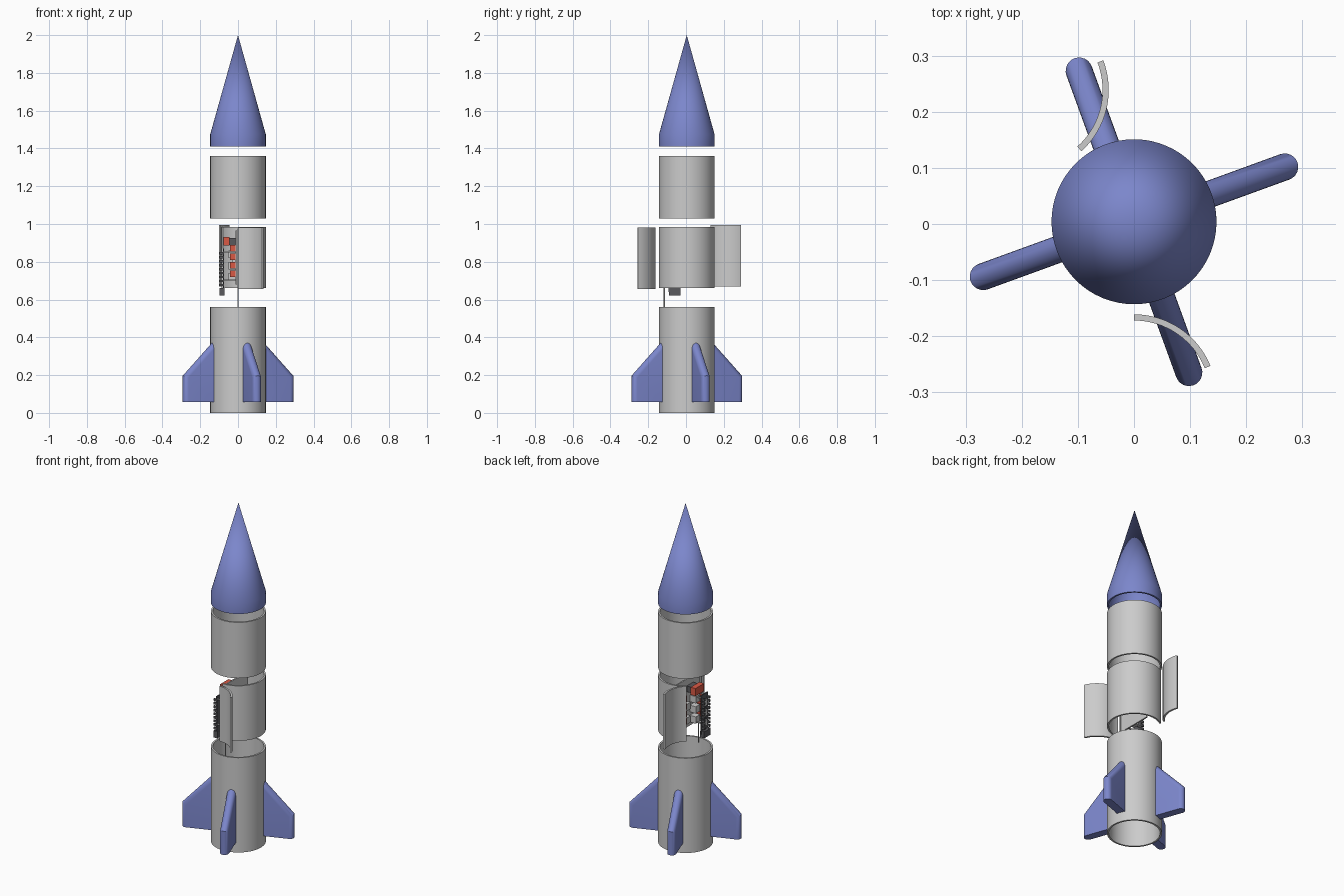
import bpy, bmesh, math
from mathutils import Matrix, Vector

if "Cube" in bpy.data.objects:
    bpy.data.objects.remove(bpy.data.objects["Cube"])

CY = 0.004          # body axis y
RO, RI = 0.147, 0.137


def material(name, rgb):
    m = bpy.data.materials.new(name)
    m.diffuse_color = (*rgb, 1)
    m.use_nodes = True
    m.node_tree.nodes["Principled BSDF"].inputs["Base Color"].default_value = m.diffuse_color
    return m


BLUE = material("blue", (0.2, 0.24, 0.6))
RED = material("red", (0.7, 0.1, 0.06))
DARK = material("dark_grey", (0.1, 0.1, 0.11))


def finish(name, bm, mat=None, smooth=True):
    bmesh.ops.remove_doubles(bm, verts=bm.verts, dist=1e-6)
    bmesh.ops.recalc_face_normals(bm, faces=bm.faces)
    me = bpy.data.meshes.new(name)
    bm.to_mesh(me)
    bm.free()
    ob = bpy.data.objects.new(name, me)
    bpy.context.collection.objects.link(ob)
    if mat:
        me.materials.append(mat)
    if smooth:
        bpy.ops.object.select_all(action='DESELECT')
        ob.select_set(True)
        bpy.context.view_layer.objects.active = ob
        bpy.ops.object.shade_smooth_by_angle(angle=math.radians(30))
    return ob


def lathe(name, profile, a0=0, a1=360, steps=64, centre=(0, CY), mat=None):
    """Sweep a closed (radius, z) profile about a vertical axis."""
    bm = bmesh.new()
    full = a1 - a0 >= 360
    rows = []
    for i in range(steps if full else steps + 1):
        a = math.radians(a0 + (a1 - a0) * i / steps)
        rows.append([bm.verts.new((centre[0] + r * math.cos(a),
                                   centre[1] + r * math.sin(a), z)) for r, z in profile])
    n = len(profile)
    for i in range(steps):
        p, q = rows[i], rows[(i + 1) % len(rows)]
        for j in range(n):
            k = (j + 1) % n
            if profile[j][0] or profile[k][0]:
                bm.faces.new((p[j], q[j], q[k], p[k]))
    if not full:
        bm.faces.new(rows[0])
        bm.faces.new(rows[-1])
    return finish(name, bm, mat)


def wall(z0, z1, ro=RO, ri=RI):
    return [(ro, z0), (ro, z1), (ri, z1), (ri, z0)]


def boxes(name, bounds, mat=None):
    """One object from (x0, x1, y0, y1, z0, z1) boxes."""
    bm = bmesh.new()
    for x0, x1, y0, y1, z0, z1 in bounds:
        m = Matrix.Translation(((x0 + x1) / 2, (y0 + y1) / 2, (z0 + z1) / 2))
        bmesh.ops.create_cube(bm, size=1, matrix=m @ Matrix.Diagonal((x1 - x0, y1 - y0, z1 - z0, 1)))
    return finish(name, bm, mat, smooth=False)


# Body tubes
lathe("lower_body_tube", wall(0, 0.56))
lathe("upper_body_tube", wall(1.03, 1.36))
lathe("equipment_bay_shell", wall(0.66, 0.985), -90, 126, 44)

# Hollow nose cone
lathe("nose_cone", [(RO, 1.41), (RO, 1.475), (0, 2.0), (0, 1.965), (RI, 1.472), (RI, 1.41)], mat=BLUE)

# Opened bay doors
lathe("front_bay_door", wall(0.657, 0.982, 0.147, 0.136), 22, 90, 16, centre=(0, -0.308))
lathe("rear_bay_door", wall(0.67, 0.995, 0.147, 0.136), -48, 21, 16, centre=(-0.192, 0.239))


# Fins: flat blades with fully rounded outer and sloping edges
def fin(name, angle):
    bm = bmesh.new()
    rad, inner, outer, bottom = 0.024, 0.139, 0.31, 0.057
    n = 12
    rot = Matrix.Translation((0, CY, 0)) @ Matrix.Rotation(math.radians(angle), 4, 'Z')
    rows = []
    for i in range(n + 1):
        t = math.pi * (i / n - 0.5)
        d, side = rad * (1 - math.cos(t)), rad * math.sin(t)
        top = lambda r: 0.377 - 1.06 * (r - 0.14) - 1.457 * d
        pts = [(inner, bottom), (outer - d, bottom), (outer - d, top(outer - d)), (inner, top(inner))]
        rows.append([bm.verts.new(rot @ Vector((r, side, z))) for r, z in pts])
    for p, q in zip(rows, rows[1:]):
        for j in range(4):
            k = (j + 1) % 4
            bm.faces.new((p[j], q[j], q[k], p[k]))
    bm.faces.new(rows[0])
    bm.faces.new(rows[-1])
    finish(name, bm, BLUE)


for i in range(4):
    fin(f"fin_{i + 1}", 20 + 90 * i)

# Electronics: mounting board, side board with pins, terminal blocks and chips
boxes("mounting_board", [(-0.012, -0.004, -0.112, 0.10, 0.68, 0.965)])
boxes("side_board", [(-0.080, -0.074, -0.092, -0.028, 0.64, 0.87)], DARK)
boxes("side_board_standoffs", [(-0.076, -0.01, y, y + 0.007, z, z + 0.007)
                               for y in (-0.088, -0.04) for z in (0.70, 0.85)])
boxes("pin_headers", [(-0.098, -0.079, y, y + 0.01, 0.65 + 0.021 * i, 0.662 + 0.021 * i)
                      for y in (-0.09, -0.042) for i in range(10)], DARK)
boxes("side_board_chips", [(-0.087, -0.079, -0.075, -0.047, z, z + 0.035) for z in (0.68, 0.74, 0.80)])
boxes("hanging_connector", [(-0.098, -0.072, -0.09, -0.03, 0.622, 0.66)], DARK)
boxes("red_terminal_blocks", [(-0.042, -0.012, y, y + 0.035, 0.72 + 0.045 * i, 0.755 + 0.045 * i)
                              for y in (-0.105, 0.05) for i in range(4)], RED)
boxes("upper_red_module", [(-0.076, -0.045, -0.06, 0.02, 0.885, 0.93)], RED)
boxes("upper_module_mount", [(-0.045, -0.012, -0.05, 0.01, 0.89, 0.925)], DARK)
boxes("board_chips", [(-0.05, -0.012, -0.06, -0.02, z, z + 0.04) for z in (0.70, 0.76, 0.82)]
      + [(-0.03, -0.012, 0.0, 0.04, z, z + 0.04) for z in (0.71, 0.79)])

# Guide rod running down into the lower tube
lathe("guide_rod", [(0.003, 0.54), (0.003, 0.975), (0, 0.975), (0, 0.54)], steps=12, centre=(0, -0.115))
